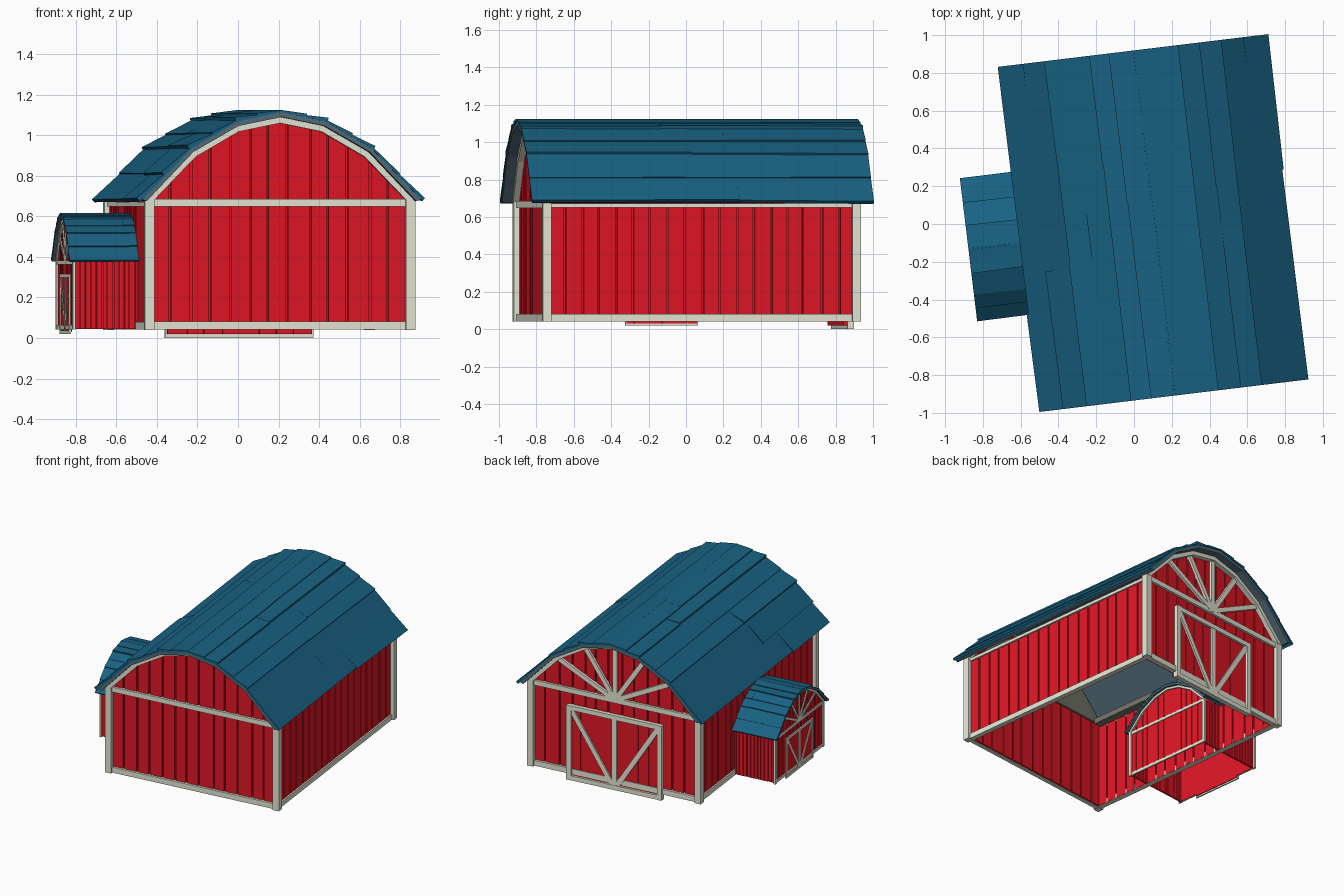
import bpy, bmesh, math, random
from mathutils import Matrix, Vector

if "Cube" in bpy.data.objects:
    bpy.data.objects.remove(bpy.data.objects["Cube"])


def material(name, rgb):
    m = bpy.data.materials.new(name)
    m.diffuse_color = (*rgb, 1)
    m.use_nodes = True
    m.node_tree.nodes["Principled BSDF"].inputs["Base Color"].default_value = m.diffuse_color
    return m


RED = material("barn red", (0.75, 0.008, 0.018))
TRIM = material("pale trim", (0.78, 0.80, 0.66))
TEAL = material("teal roof", (0.009, 0.122, 0.225))
SLATE = material("slate underside", (0.085, 0.150, 0.195))
OLIVE = material("grey lining", (0.18, 0.18, 0.15))

# Half profiles (x, z) from eave to ridge
ROOF = [(0.693, 0.684), (0.445, 0.937), (0.218, 1.068), (0, 1.115)]
ARCH = [(0.670, 0.675), (0.438, 0.918), (0.214, 1.046), (0, 1.090)]
ARCH_IN = [(0.632, 0.675), (0.420, 0.894), (0.206, 1.018), (0, 1.060)]
GABLE = [(0.645, 0.675), (0.428, 0.905), (0.21, 1.031), (0, 1.074)]


def full(half):
    return [(-x, z) for x, z in half] + [p for p in half[-2::-1]]


class Part:
    """Collects prisms into one object."""
    def __init__(self, name, mat, matrix):
        self.name, self.mat, self.matrix = name, mat, matrix
        self.bm = bmesh.new()

    def prism(self, pts, y0, y1, shift=(0, 0)):
        a = [self.bm.verts.new((x, y0, z)) for x, z in pts]
        b = [self.bm.verts.new((x + shift[0], y1, z + shift[1])) for x, z in pts]
        n = len(pts)
        self.bm.faces.new(a)
        self.bm.faces.new(b[::-1])
        for i in range(n):
            j = (i + 1) % n
            self.bm.faces.new((a[j], a[i], b[i], b[j]))

    def box(self, x0, x1, y0, y1, z0, z1):
        self.prism([(x0, z0), (x1, z0), (x1, z1), (x0, z1)], y0, y1)

    def bar(self, p, q, w, y0, y1):
        p, q = Vector(p), Vector(q)
        d = (q - p).normalized() * w / 2
        n = Vector((-d.y, d.x))
        self.prism([p - n, q - n, q + n, p + n], y0, y1)

    def done(self):
        bmesh.ops.recalc_face_normals(self.bm, faces=self.bm.faces)
        me = bpy.data.meshes.new(self.name)
        self.bm.to_mesh(me)
        self.bm.free()
        me.transform(self.matrix)
        me.materials.append(self.mat)
        ob = bpy.data.objects.new(self.name, me)
        bpy.context.collection.objects.link(ob)


def height(x):
    pts = full(GABLE)
    for (xa, za), (xb, zb) in zip(pts, pts[1:]):
        if xa <= x <= xb:
            return za + (zb - za) * (x - xa) / (xb - xa)
    return GABLE[0][1]


def splits(lo, hi, count, rng):
    """Uneven board edges."""
    step = (hi - lo) / count
    return [lo] + [lo + step * (i + rng.uniform(-0.12, 0.12)) for i in range(1, count)] + [hi]


def barn(prefix, M, seed, gap, side_trim):
    rng = random.Random(seed)

    # Walls: boards grooved on both faces around a thin core
    w = Part(prefix + "_walls", RED, M)
    for s in (-1, 1):
        w.prism([(-0.63, 0.045), *full(GABLE), (0.63, 0.045)], s * 0.807, s * 0.811)
        w.box(s * 0.625, s * 0.629, -0.81, 0.81, 0.045, 0.675)
        xs = splits(-0.635, 0.635, 13, rng)
        for a, b in zip(xs, xs[1:]):
            a, b = a + gap, b - gap
            mids = [(x, z) for x, z in full(GABLE) if a < x < b]
            top = [(a, height(a)), *mids, (b, height(b))]
            w.prism([(a, 0.045), *top, (b, 0.045)], s * 0.800, s * 0.826)
        ys = splits(-0.825, 0.825, 18, rng)
        for a, b in zip(ys, ys[1:]):
            w.box(s * 0.618, s * 0.646, a + gap, b - gap, 0.045, 0.675)
    w.done()

    # Trim: posts, sills, beams, gable arches
    t = Part(prefix + "_trim", TRIM, M)
    for s in (-1, 1):
        for u in (-1, 1):
            t.box(s * 0.625, s * 0.672, u * 0.810, u * 0.857, 0.04, 0.685)
        for z0, z1 in ((0.042, 0.082), (0.648, 0.685)):
            t.box(-0.625, 0.625, s * 0.81, s * 0.843, z0, z1)
        if side_trim:
            for z0, z1 in ((0.042, 0.080), (0.650, 0.672)):
                t.box(s * 0.62, s * 0.657, -0.82, 0.82, z0, z1)
        o, i = full(ARCH), full(ARCH_IN)
        for k in range(len(o) - 1):
            t.prism([o[k], o[k + 1], i[k + 1], i[k]], s * 0.815, s * 0.86)
    t.done()

    # Loft lining behind the gables and along the wall tops
    g = Part(prefix + "_loft_lining", OLIVE, M)
    for s in (-1, 1):
        g.prism(full(ARCH_IN), s * 0.785, s * 0.799)
        g.box(s * 0.56, s * 0.617, -0.785, 0.785, 0.66, 0.70)
    g.done()

    # Sunburst in the gable above the door
    r = Part(prefix + "_sunburst", TRIM, M)
    for x, z in ((-0.43, 0.885), (-0.225, 1.01), (0, 1.065), (0.225, 1.01), (0.43, 0.885)):
        r.bar((0, 0.67), (x, z), 0.034, 0.82, 0.845)
    r.done()

    # Double door with braces
    d = Part(prefix + "_door", RED, M)
    xs = splits(-0.36, 0.36, 8, rng)
    for a, b in zip(xs, xs[1:]):
        d.box(a + 0.001, b - 0.001, 0.80, 0.838, 0.02, 0.54)
    d.done()
    f = Part(prefix + "_door_frame", TRIM, M)
    for s in (-1, 1):
        f.box(s * 0.332, s * 0.368, 0.82, 0.856, 0, 0.56)
        f.bar((s * 0.02, 0.035), (s * 0.335, 0.53), 0.036, 0.82, 0.850)
    f.box(-0.335, 0.335, 0.82, 0.854, 0.526, 0.56)
    f.box(-0.335, 0.335, 0.82, 0.854, 0, 0.034)
    f.box(-0.019, 0.019, 0.82, 0.852, 0.03, 0.53)
    f.done()

    # Roof deck, seen from below and at the gable edges
    k = Part(prefix + "_roof_deck", SLATE, M)
    o, i = full(ROOF), full(ARCH)
    for j in range(len(o) - 1):
        k.prism([o[j], o[j + 1], i[j + 1], i[j]], -0.915, 0.915)
    k.done()

    # Overlapping plank rows
    k = Part(prefix + "_roof_planks", TEAL, M)
    for s in (-1, 1):
        for a, b in zip(ROOF, ROOF[1:]):
            a, b = Vector((s * a[0], a[1])), Vector((s * b[0], b[1]))
            e = (b - a).normalized()
            n = Vector((-e.y, e.x))
            n = n if n.y > 0 else -n
            for h in (0, 0.5):
                p, q = a.lerp(b, h), a.lerp(b, h + 0.5)
                cut = rng.uniform(-0.45, 0.45)
                for y0, y1 in ((-0.92, cut), (cut, 0.92)):
                    lo = p - e * rng.uniform(0.008, 0.016)
                    lift = n * rng.uniform(0.015, 0.026)
                    tilt = e * rng.uniform(-0.008, 0.006)
                    k.prism([lo, q + e * 0.006, q + e * 0.006 + n * 0.009, lo + lift], y0, y1, tilt)
    k.done()


# Main barn, and a smaller squashed copy on its left side
ROOT = Matrix.Translation((0.105, 0.005, 0)) @ Matrix.Rotation(math.radians(6.9), 4, 'Z')
barn("barn", ROOT, 3, 0.005, True)
ANNEX = (ROOT @ Matrix.Translation((-0.715, -0.02, 0.02)) @ Matrix.Rotation(math.pi / 2, 4, 'Z')
         @ Matrix.Diagonal((0.53, 0.30, 0.53, 1)))
barn("annex", ANNEX, 8, 0.009, False)
